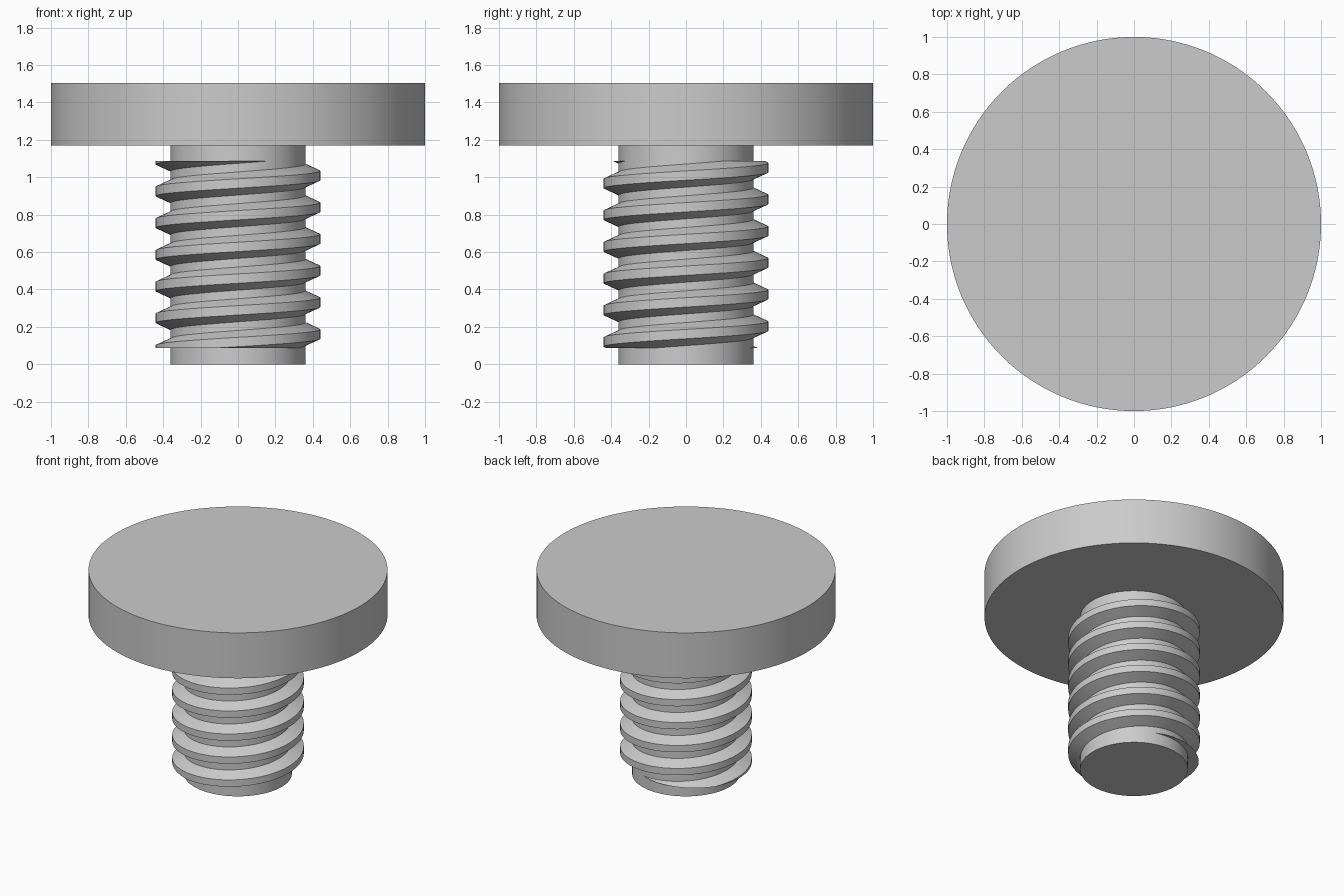
import bpy, bmesh, math
from mathutils import Vector

if "Cube" in bpy.data.objects:
    bpy.data.objects.remove(bpy.data.objects["Cube"], do_unlink=True)

SEGMENTS = 128
SHAFT_R, CREST_R, INNER_R = 0.36, 0.44, 0.34
PITCH = 0.1695
THREAD_BOTTOM, THREAD_TOP = 0.088, 1.086

steel = bpy.data.materials.new("grey_metal")
steel.use_nodes = True
GREY = (0.6, 0.6, 0.6, 1)
steel.diffuse_color = GREY
steel.node_tree.nodes["Principled BSDF"].inputs["Base Color"].default_value = GREY


def finish(name, bm):
    bmesh.ops.recalc_face_normals(bm, faces=bm.faces)
    mesh = bpy.data.meshes.new(name)
    bm.to_mesh(mesh)
    bm.free()
    mesh.materials.append(steel)
    obj = bpy.data.objects.new(name, mesh)
    bpy.context.collection.objects.link(obj)
    bpy.ops.object.select_all(action="DESELECT")
    obj.select_set(True)
    bpy.context.view_layer.objects.active = obj
    bpy.ops.object.shade_smooth_by_angle(angle=math.radians(20))
    return obj


def cylinder(name, radius, bottom, top):
    bm = bmesh.new()
    bmesh.ops.create_cone(bm, cap_ends=True, segments=SEGMENTS, radius1=radius,
                          radius2=radius, depth=top - bottom)
    bmesh.ops.translate(bm, verts=bm.verts, vec=(0, 0, (top + bottom) / 2))
    return finish(name, bm)


# Flat disc head and plain shaft
cylinder("head", 1.0, 1.17, 1.505)
cylinder("shaft", SHAFT_R, 0, 1.18)

# Right-handed thread: trapezoid section swept along a helix
section = [(INNER_R, -0.071), (CREST_R, -0.025), (CREST_R, 0.025), (INNER_R, 0.071)]
turns = 8
start_z = 1.009 - 6 * PITCH
bm = bmesh.new()
rings = []
for i in range(turns * SEGMENTS + 1):
    a = math.tau * i / SEGMENTS
    z = start_z + PITCH * i / SEGMENTS
    rings.append([bm.verts.new((r * math.cos(a), r * math.sin(a), z + dz))
                  for r, dz in section])
for lower, upper in zip(rings, rings[1:]):
    for k in range(4):
        n = (k + 1) % 4
        bm.faces.new((lower[k], lower[n], upper[n], upper[k]))
bm.faces.new(rings[0])
bm.faces.new(rings[-1])

# Trim the thread flat at both ends and close the cuts
for height, direction in ((THREAD_BOTTOM, -1), (THREAD_TOP, 1)):
    cut = bmesh.ops.bisect_plane(bm, geom=bm.verts[:] + bm.edges[:] + bm.faces[:],
                                 plane_co=Vector((0, 0, height)),
                                 plane_no=Vector((0, 0, direction)), clear_outer=True)
    rim = [e for e in cut["geom_cut"] if isinstance(e, bmesh.types.BMEdge)]
    bmesh.ops.triangle_fill(bm, use_beauty=True, edges=rim)
finish("thread", bm)
